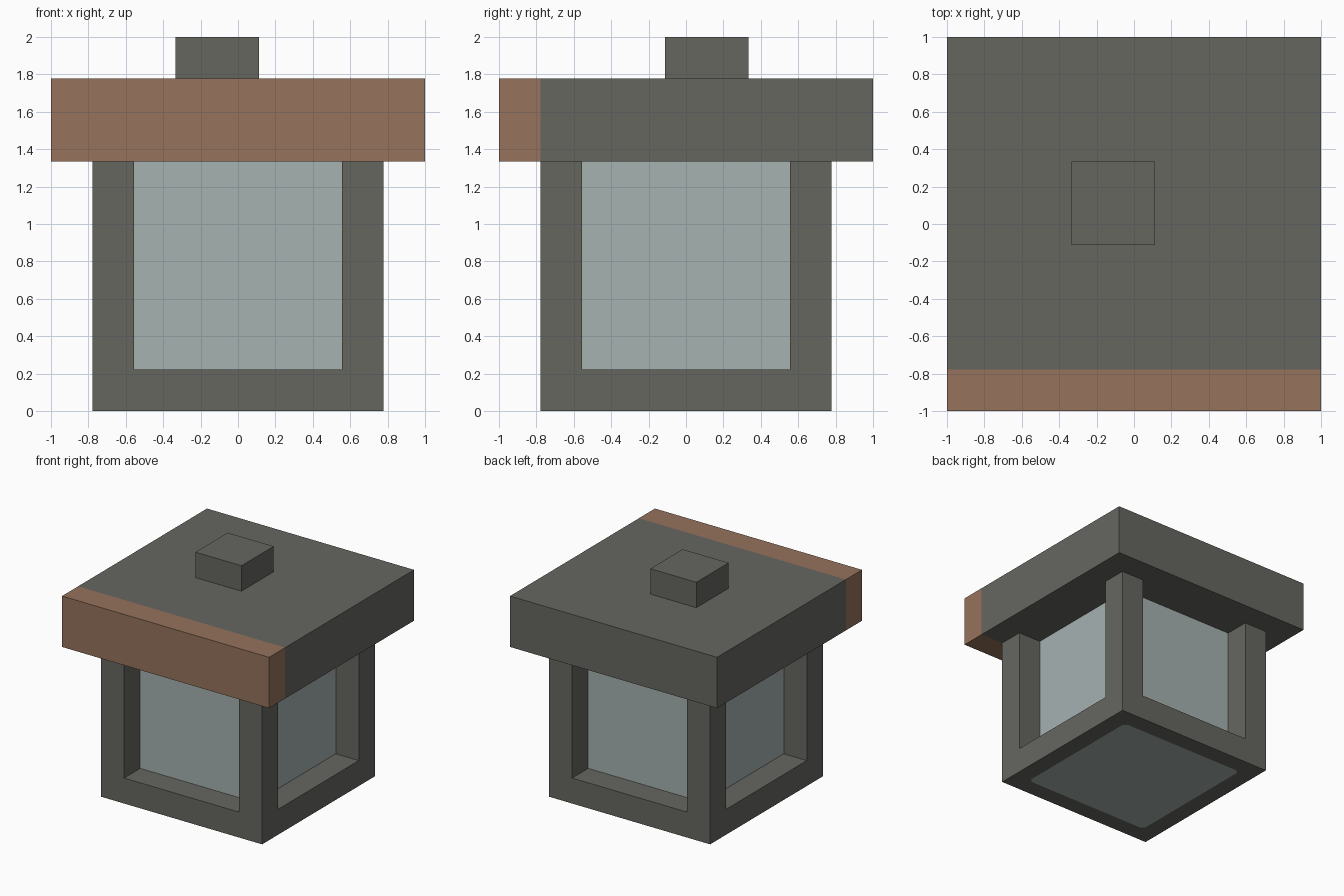
import bpy, bmesh
from mathutils import Vector

cube = bpy.data.objects.get("Cube")
if cube:
    bpy.data.objects.remove(cube, do_unlink=True)

U = 1 / 9  # building unit


def material(name, rgb):
    mat = bpy.data.materials.new(name)
    mat.use_nodes = True
    mat.diffuse_color = (*rgb, 1)
    mat.node_tree.nodes["Principled BSDF"].inputs["Base Color"].default_value = (*rgb, 1)
    return mat


GREY = material("dark_grey_stone", (0.133, 0.133, 0.118))
BROWN = material("brown_trim", (0.305, 0.171, 0.107))
GLASS = material("pale_glass", (0.381, 0.445, 0.440))


def box(name, low, high, mats, edit=None):
    """Axis-aligned box given by two corners in building units."""
    low, high = Vector(low) * U, Vector(high) * U
    bm = bmesh.new()
    bmesh.ops.create_cube(bm, size=1)
    bmesh.ops.scale(bm, vec=high - low, verts=bm.verts)
    bmesh.ops.translate(bm, vec=(low + high) / 2, verts=bm.verts)
    if edit:
        edit(bm)
    mesh = bpy.data.meshes.new(name)
    bm.to_mesh(mesh)
    bm.free()
    for mat in mats:
        mesh.materials.append(mat)
    obj = bpy.data.objects.new(name, mesh)
    bpy.context.collection.objects.link(obj)
    return obj


def glass_bottom(bm):
    """Inset pane with clipped corners on the underside."""
    bm.normal_update()
    pane = min(bm.faces, key=lambda f: f.calc_center_median().z)
    bmesh.ops.inset_individual(bm, faces=[pane], thickness=2 * U)
    bmesh.ops.bevel(bm, geom=list(pane.verts), offset=0.03, segments=1, affect='VERTICES')
    for f in bm.faces:
        f.material_index = int(f.calc_center_median().length < 0.01)


def front_band(bm):
    """Split off a coloured band along the front edge."""
    edge = -7 * U
    bmesh.ops.bisect_plane(bm, geom=bm.verts[:] + bm.edges[:] + bm.faces[:],
                           plane_co=(0, edge, 0), plane_no=(0, 1, 0))
    for f in bm.faces:
        f.material_index = int(f.calc_center_median().y < edge)


# Base and glass core
box("base", (-7, -7, 0), (7, 7, 2), [GREY, GLASS], glass_bottom)
box("glass_core", (-5, -5, 2), (5, 5, 12), [GLASS])

# Corner posts
for side, x in (("right", -6), ("left", 6)):
    for end, y in (("front", -6), ("back", 6)):
        box(f"{end}_{side}_post", (x - 1, y - 1, 2), (x + 1, y + 1, 12), [GREY])

# Roof slab and offset cap
box("roof", (-9, -9, 12), (9, 9, 16), [GREY, BROWN], front_band)
box("roof_cap", (-3, -1, 16), (1, 3, 18), [GREY])
